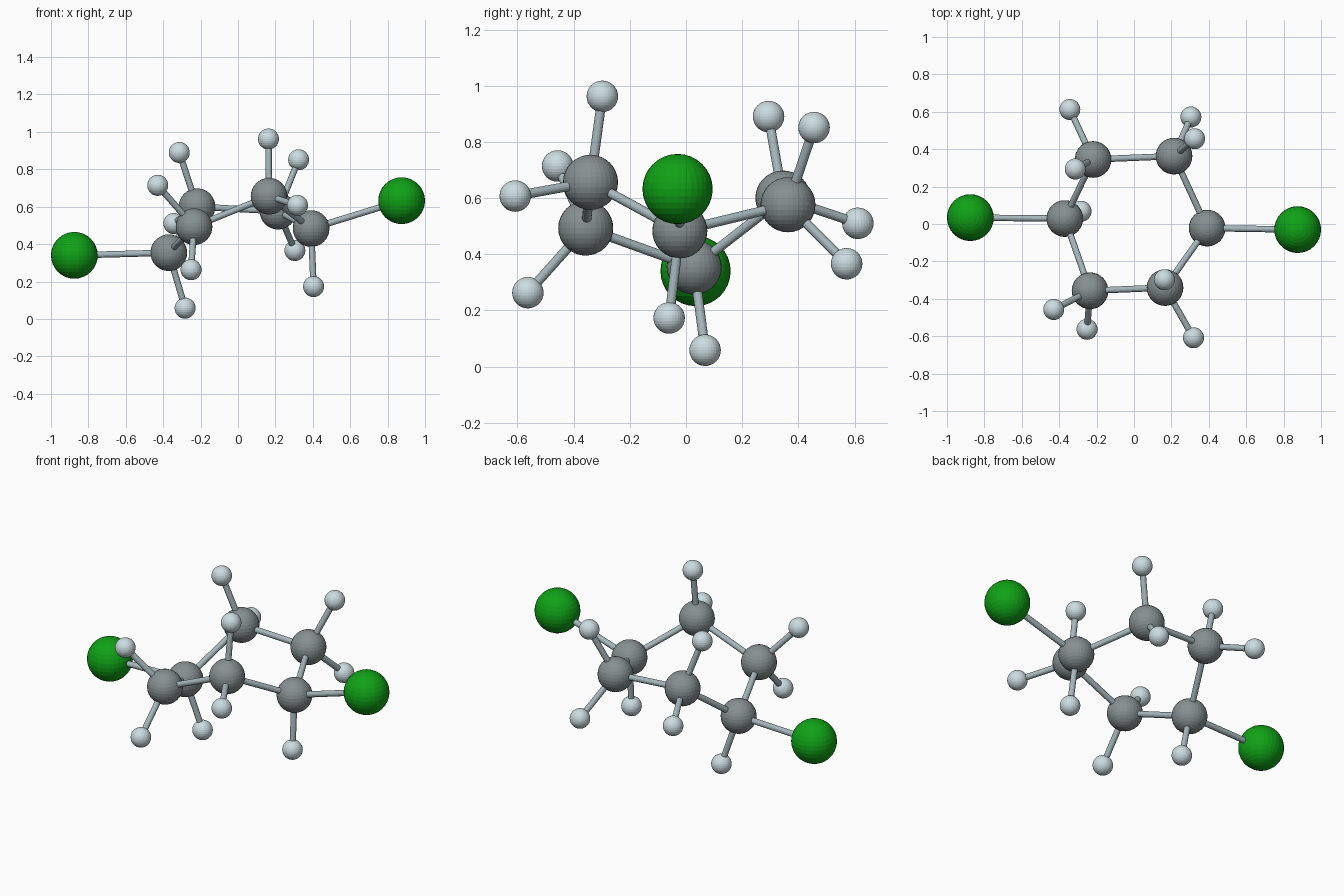
import bpy, bmesh
from mathutils import Vector, Matrix

if "Cube" in bpy.data.objects:
    bpy.data.objects.remove(bpy.data.objects["Cube"])


def material(name, rgb):
    m = bpy.data.materials.new(name)
    m.diffuse_color = (*rgb, 1)
    m.use_nodes = True
    m.node_tree.nodes["Principled BSDF"].inputs["Base Color"].default_value = m.diffuse_color
    return m


GREEN = material("green", (0.005, 0.36, 0.008))
GREY = material("dark_grey", (0.24, 0.28, 0.285))
PALE = material("pale_blue", (0.60, 0.72, 0.75))
ROD = material("rod_grey", (0.38, 0.48, 0.51))


def finish(bm, name, mat):
    me = bpy.data.meshes.new(name)
    bm.to_mesh(me)
    bm.free()
    me.materials.append(mat)
    ob = bpy.data.objects.new(name, me)
    bpy.context.collection.objects.link(ob)
    return ob


def ball(name, pos, radius, mat):
    bm = bmesh.new()
    bmesh.ops.create_uvsphere(bm, u_segments=32, v_segments=16, radius=radius)
    finish(bm, name, mat).location = pos


def rod(name, a, b):
    a, b = Vector(a), Vector(b)
    d = b - a
    bm = bmesh.new()
    bmesh.ops.create_cone(bm, cap_ends=True, segments=16, radius1=0.017,
                          radius2=0.017, depth=d.length)
    finish(bm, name, ROD).matrix_world = (
        Matrix.Translation((a + b) / 2) @ d.to_track_quat('Z', 'Y').to_matrix().to_4x4())


# Six-membered ring: each carbon with its attached small and large atoms
RING = [
    ((-0.37, 0.029, 0.354), [(-0.283, 0.068, 0.058)], (-0.875, 0.034, 0.340)),
    ((-0.219, 0.345, 0.600), [(-0.314, 0.294, 0.890), (-0.343, 0.612, 0.510)], None),
    ((0.214, 0.363, 0.576), [(0.324, 0.456, 0.851), (0.304, 0.572, 0.366)], None),
    ((0.391, -0.022, 0.483), [(0.404, -0.060, 0.173)], (0.875, -0.030, 0.632)),
    ((0.166, -0.340, 0.656), [(0.163, -0.298, 0.962), (0.318, -0.608, 0.607)], None),
    ((-0.235, -0.357, 0.493), [(-0.429, -0.457, 0.714), (-0.251, -0.563, 0.263)], None),
]

for i, (c, hydrogens, chlorine) in enumerate(RING):
    # Ring atom and bond to the next one
    ball(f"carbon_{i+1}", c, 0.098, GREY)
    rod(f"ring_bond_{i+1}", c, RING[(i + 1) % 6][0])
    # Hydrogens
    for j, h in enumerate(hydrogens):
        ball(f"hydrogen_{i+1}_{j+1}", h, 0.056, PALE)
        rod(f"hydrogen_bond_{i+1}_{j+1}", c, h)
    # Chlorines
    if chlorine:
        ball(f"chlorine_{i+1}", chlorine, 0.125, GREEN)
        rod(f"chlorine_bond_{i+1}", c, chlorine)
